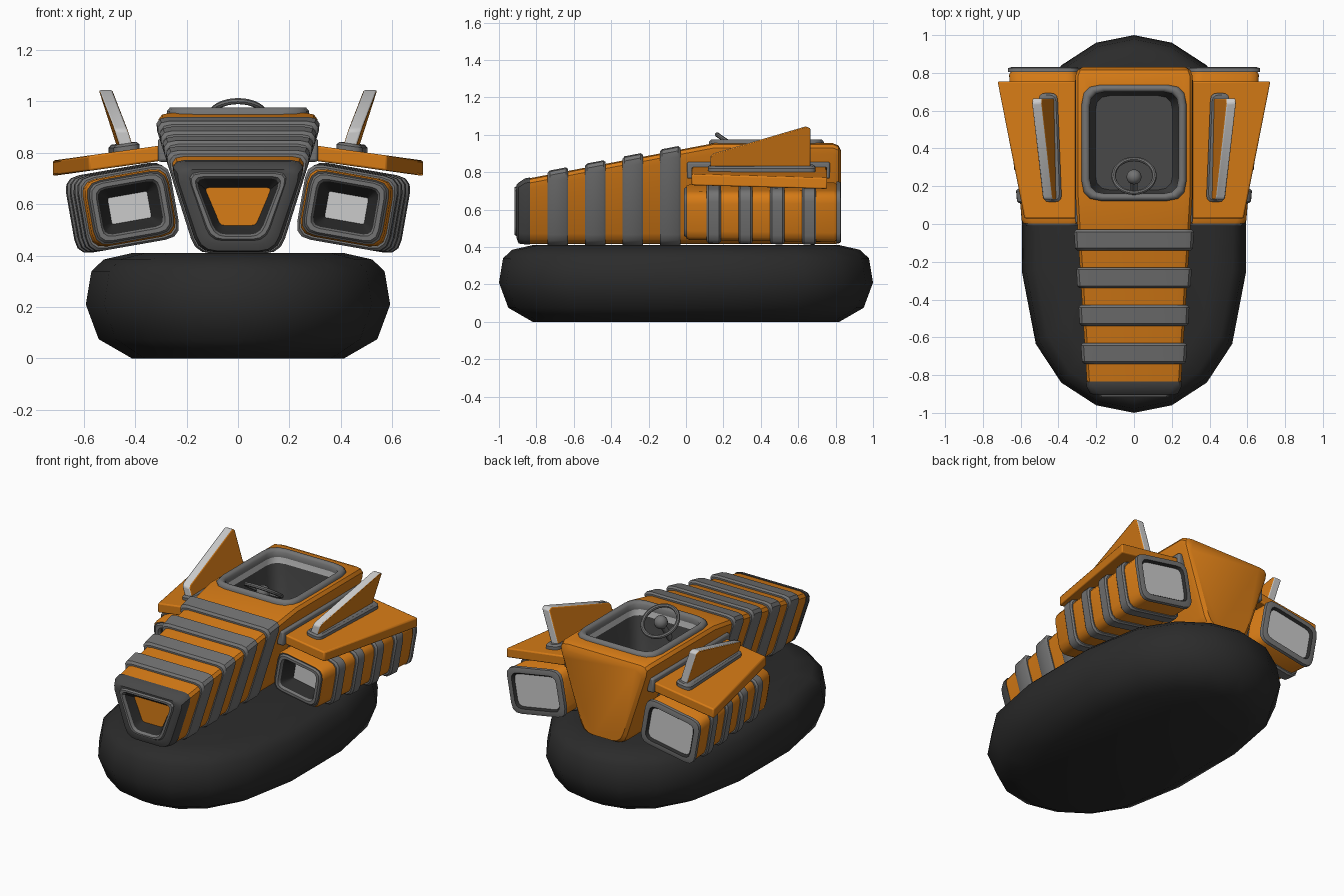
import bpy, bmesh, math
from mathutils import Vector

if "Cube" in bpy.data.objects:
    bpy.data.objects.remove(bpy.data.objects["Cube"])

COLOURS = [("orange", (0.68, 0.2, 0.008)), ("mid grey", (0.17, 0.17, 0.17)),
           ("dark grey", (0.065, 0.065, 0.065)), ("black rubber", (0.024, 0.024, 0.024)),
           ("light grey", (0.6, 0.6, 0.6))]
ORANGE, GREY, DARK, BLACK, LIGHT = range(5)
MATS = []
for n, c in COLOURS:
    m = bpy.data.materials.new(n)
    m.diffuse_color = (*c, 1)
    m.use_nodes = True
    m.node_tree.nodes["Principled BSDF"].inputs["Base Color"].default_value = m.diffuse_color
    MATS.append(m)


def loft(name, rings, mats, caps=None, closed=False, bevel=0, angle=35):
    """Skin a list of equal-length point rings; mats gives one colour per segment."""
    bm = bmesh.new()
    vs = [[bm.verts.new(p) for p in r] for r in rings]
    n = len(rings[0])
    segs = len(rings) if closed else len(rings) - 1
    if isinstance(mats, int):
        mats = [mats] * segs
    for i in range(segs):
        a, b = vs[i], vs[(i + 1) % len(vs)]
        for j in range(n):
            k = (j + 1) % n
            bm.faces.new((a[j], a[k], b[k], b[j])).material_index = mats[i]
    if not closed:
        caps = caps or (mats[0], mats[-1])
        bm.faces.new(vs[0]).material_index = caps[0]
        bm.faces.new(vs[-1]).material_index = caps[1]
    bmesh.ops.recalc_face_normals(bm, faces=bm.faces)
    me = bpy.data.meshes.new(name)
    bm.to_mesh(me)
    bm.free()
    for m in MATS:
        me.materials.append(m)
    ob = bpy.data.objects.new(name, me)
    bpy.context.collection.objects.link(ob)
    if bevel:
        b = ob.modifiers.new("bevel", 'BEVEL')
        b.width, b.segments = bevel, 2
    smooth(ob, angle)
    return ob


def smooth(ob, angle=35):
    bpy.ops.object.select_all(action='DESELECT')
    ob.select_set(True)
    bpy.context.view_layer.objects.active = ob
    bpy.ops.object.shade_smooth_by_angle(angle=math.radians(angle))


def rounded(corners, c, k=4):
    """Round the corners of a 2D polygon with k points each."""
    pts, n = [], len(corners)
    for i in range(n):
        p = Vector(corners[i])
        a = p + (Vector(corners[i - 1]) - p).normalized() * c
        b = p + (Vector(corners[(i + 1) % n]) - p).normalized() * c
        for s in range(k):
            t = s / (k - 1)
            pts.append(a * (1 - t) ** 2 + p * (2 * t * (1 - t)) + b * t * t)
    return pts


def trap(y, wb, wt, z0, z1, c):
    return [(p.x, y, p.y) for p in rounded([(wt, z1), (-wt, z1), (-wb, z0), (wb, z0)], c)]


def box2(hx, hy, c):
    return rounded([(hx, hy), (-hx, hy), (-hx, -hy), (hx, -hy)], c)


# Inflated skirt
quad = [(0.0, 1.0), (0.2, 0.96), (0.385, 0.84), (0.52, 0.635), (0.592, 0.26)]
outline = quad + [(x, -y) for x, y in quad[::-1]]
outline += [(-x, y) for x, y in outline[-2:0:-1]]
skirt = [(0, .18), (.075, .05), (.21, 0), (.34, .022), (.385, .07), (.41, .18)]
loft("skirt", [[(x * (1 - d / .592), y * (1 - d), z) for x, y in outline] for z, d in skirt],
     BLACK, angle=65)


# Main hull
def hull(y, g=0.0):
    top = min(.955, .765 + (y + .85) * .19) + g
    low = .415 - g * .3
    return trap(y, .15 + g * .7, .15 + .32 * (top - .41) + g * .6, low, top, .06)


body = loft("hull", [hull(-.85), hull(-.4), hull(0), hull(.15), hull(.45), hull(.785),
                     hull(.815, -.012), hull(.83, -.04)], ORANGE)


# Cockpit opening, cut into the hull
def pit(hx, hy, z, c=.08):
    return [(p.x, .43 + p.y, z) for p in box2(hx, hy, c)]


cutter = loft("cockpit_cutter", [pit(.238, .272, 1.05), pit(.238, .272, .89),
                                 pit(.205, .25, .66)], [LIGHT, DARK], (LIGHT, DARK))
cutter.hide_render = True
cut = body.modifiers.new("cockpit", 'BOOLEAN')
cut.operation, cut.object, cut.solver = 'DIFFERENCE', cutter, 'EXACT'
bpy.context.view_layer.objects.active = body
bpy.ops.object.modifier_apply(modifier=cut.name)
bpy.data.objects.remove(cutter)
smooth(body)

loft("cockpit_rim", [pit(.277, .307, .93, .1), pit(.277, .307, .962, .1), pit(.265, .295, .976, .095),
                     pit(.247, .281, .976, .085), pit(.235, .269, .962), pit(.235, .269, .93)],
     GREY, closed=True, angle=50)

# Hull bands
for i in range(4):
    y0 = -.74 + i * .2
    loft(f"hull_band_{i + 1}", [hull(y0, -.005), hull(y0, .01), hull(y0 + .012, .021),
                                hull(y0 + .098, .021), hull(y0 + .11, .01), hull(y0 + .11, -.005)], GREY)

# Nose with recessed intake
loft("nose", [hull(-.835, .004), hull(-.86, .004), hull(-.895, -.012),
              trap(-.905, .13, .225, .445, .735, .05),
              trap(-.905, .108, .2, .458, .725, .05), trap(-.917, .104, .195, .464, .719, .05),
              trap(-.917, .09, .178, .474, .708, .045), trap(-.9, .085, .168, .482, .7, .04),
              trap(-.84, .066, .122, .525, .657, .012)],
     [DARK, DARK, DARK, DARK, GREY, GREY, GREY, BLACK], (DARK, LIGHT))

# Steering wheel
TILT = -.6
axis = Vector((0, math.sin(-TILT), math.cos(TILT)))
hub = Vector((0, .255, .94))
bpy.ops.mesh.primitive_torus_add(major_radius=.108, minor_radius=.012, major_segments=32,
                                 minor_segments=8, location=hub, rotation=(TILT, 0, 0))
bpy.context.object.name = "steering_wheel"
wheel = [bpy.context.object]
bpy.ops.mesh.primitive_uv_sphere_add(radius=.04, segments=16, ring_count=10, location=hub - axis * .01)
bpy.context.object.name = "wheel_hub"
wheel.append(bpy.context.object)
bpy.ops.mesh.primitive_cylinder_add(radius=.018, depth=.22, vertices=12, location=hub - axis * .11,
                                    rotation=(TILT, 0, 0))
bpy.context.object.name = "steering_column"
wheel.append(bpy.context.object)
for ob in wheel:
    ob.data.materials.append(MATS[GREY])
    smooth(ob)


# Side pods, wings and fins, built once per side
def slab_z(x):
    return .83 - .14 * (x - .29)


for side, s in (("right", 1), ("left", -1)):
    def pod(y, g=0.0, hw=None, hh=None, c=.06):
        t = y / .82
        hw = hw or .165 + .022 * t + g
        hh = hh or .132 + .008 * t + g
        cx, cz, a = .418 + .048 * t, .586, math.radians(10)
        return [(s * (cx + p.x * math.cos(a) + p.y * math.sin(a)), y,
                 cz - p.x * math.sin(a) + p.y * math.cos(a)) for p in box2(hw, hh, c)]

    loft(f"{side}_pod", [pod(.07, 0, .078, .052, .008), pod(.005, 0, .118, .09, .035),
                         pod(-.01, 0, .125, .097, .04), pod(-.01, 0, .142, .113, .05),
                         pod(.002, 0, .15, .12, .055), pod(.002, 0, .158, .126), pod(.02), pod(.79),
                         pod(.805, -.008), pod(.805, .004), pod(.825, .002),
                         pod(.83, -.012), pod(.83, -.03, c=.045), pod(.815, -.04, c=.04)],
         [BLACK, GREY, GREY, GREY, DARK, ORANGE, ORANGE, ORANGE, GREY, GREY, GREY, GREY, BLACK],
         (LIGHT, LIGHT))
    for i in range(4):
        y0 = .11 + i * .17
        loft(f"{side}_pod_band_{i + 1}", [pod(y0, -.005), pod(y0, .006), pod(y0 + .01, .014),
                                          pod(y0 + .066, .014), pod(y0 + .076, .006),
                                          pod(y0 + .076, -.005)], GREY)

    # Wing slab and its root trim
    def wing_ring(xf, xr):
        return [(s * x, y, slab_z(x) - d)
                for x, y, d in ((xf, .03, 0), (xr, .755, 0), (xr, .755, .06), (xf, .03, .06))]

    loft(f"{side}_wing", [wing_ring(.28, .28), wing_ring(.58, .722)], ORANGE, bevel=.008)
    loft(f"{side}_wing_root", [[(s * x, y, z) for y, z in ((.005, .765), (.77, .765), (.77, .855), (.005, .855))]
                               for x in (.265, .312)], GREY, bevel=.01)

    # Upright fin with light edges, leaning outward, and its base trim
    profile = [(.13, .79), (.13, .885), (.145, .9), (.64, 1.045), (.665, 1.035), (.665, .79)]
    loft(f"{side}_fin", [[(s * (.43 + .32 * (z - .81) + .02 * (y - .13) + d), y, z) for y, z in profile]
                         for d in (-.026, .026)], LIGHT, (ORANGE, ORANGE), bevel=.007)
    base = []
    for grow, h in ((0, -.01), (0, .018), (-.01, .028)):
        base.append([(s * (.444 + .04 * p.y + p.x), .405 + p.y, slab_z(.444 + p.x) + h)
                     for p in box2(.05 + grow, .288 + grow, .035)])
    loft(f"{side}_fin_base", base, GREY)
